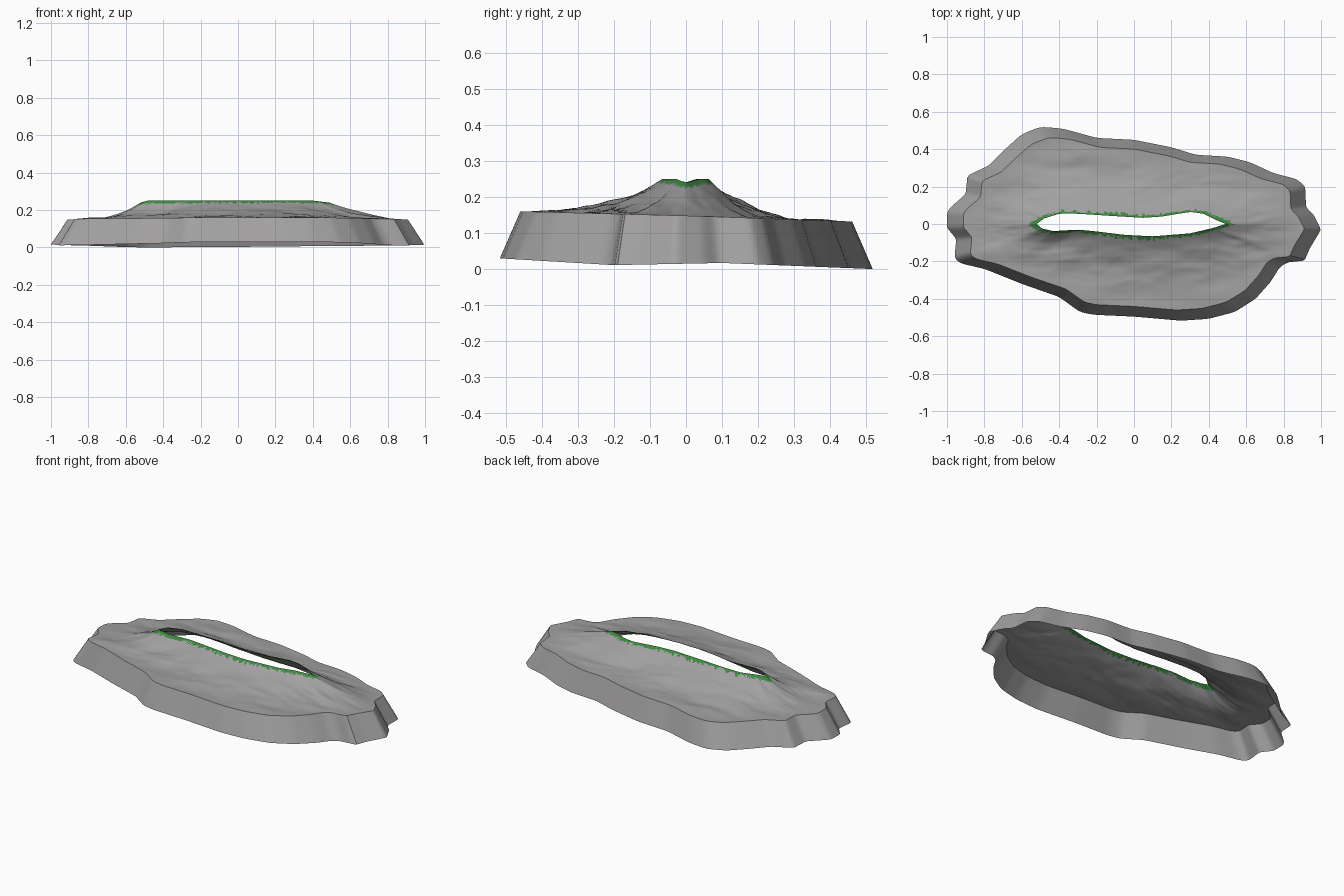
import bpy, bmesh, math, random
from mathutils import Vector, noise

if "Cube" in bpy.data.objects:
    bpy.data.objects.remove(bpy.data.objects["Cube"])

random.seed(4)
N = 288      # samples around
RINGS = 36   # rings from cliff edge to crater rim

# Shoreline and crater outlines, counter-clockwise
SHORE = [(1, -.03), (.96, .05), (.92, .09), (.915, .2), (.87, .24), (.75, .27), (.62, .33),
         (.5, .36), (.33, .37), (.2, .41), (0, .45), (-.2, .46), (-.38, .51), (-.5, .52),
         (-.6, .48), (-.7, .39), (-.78, .31), (-.89, .26), (-.9, .16), (-.98, .09), (-1, .06),
         (-1, -.02), (-.95, -.08), (-.96, -.18), (-.93, -.21), (-.8, -.24), (-.6, -.32),
         (-.4, -.39), (-.29, -.47), (-.22, -.485), (0, -.495), (.25, -.517), (.4, -.507),
         (.54, -.47), (.65, -.4), (.73, -.31), (.78, -.23), (.83, -.2), (.91, -.2), (.94, -.13)]
CRATER = [(.49, 0), (.43, .025), (.37, .055), (.3, .065), (.15, .04), (.05, .033), (-.1, .042),
          (-.3, .055), (-.4, .055), (-.48, .03), (-.52, 0), (-.49, -.025), (-.43, -.038),
          (-.3, -.03), (-.2, -.04), (-.05, -.058), (.1, -.066), (.3, -.05), (.42, -.022)]


def lerp_table(table, v):
    for (a, za), (b, zb) in zip(table, table[1:]):
        if v <= b:
            return za + (zb - za) * max(0, (v - a) / (b - a))
    return table[-1][1]


def resample(pts, sx, sy):
    """Sample a star-shaped outline at even angles in stretched space."""
    tab = sorted((math.atan2(y / sy, x / sx) % math.tau, x, y) for x, y in pts)
    first, last = tab[0], tab[-1]
    tab = [(last[0] - math.tau, *last[1:])] + tab + [(first[0] + math.tau, *first[1:])]
    xs, ys = [(a, x) for a, x, y in tab], [(a, y) for a, x, y in tab]
    out = []
    for i in range(N):
        a = math.tau * i / N
        out.append(Vector((lerp_table(xs, a), lerp_table(ys, a))))
    # soften the corners
    return [out[i] * .5 + (out[i - 1] + out[(i + 1) % N]) * .25 for i in range(N)]


def make_object(name, rings, keep, material):
    """Loft rings together, keeping only the quads that pass the test."""
    bm = bmesh.new()
    vs = [[bm.verts.new(p) for p in ring] for ring in rings]
    for r in range(len(rings) - 1):
        for i in range(N):
            j = (i + 1) % N
            if keep(r, i):
                bm.faces.new((vs[r][i], vs[r][j], vs[r + 1][j], vs[r + 1][i]))
    bmesh.ops.delete(bm, geom=[v for v in bm.verts if not v.link_faces], context='VERTS')
    me = bpy.data.meshes.new(name)
    bm.to_mesh(me)
    bm.free()
    ob = bpy.data.objects.new(name, me)
    bpy.context.collection.objects.link(ob)
    me.materials.append(material)
    bpy.ops.object.select_all(action='DESELECT')
    ob.select_set(True)
    bpy.context.view_layer.objects.active = ob
    bpy.ops.object.shade_smooth_by_angle(angle=math.radians(30))


def make_material(name, color):
    mat = bpy.data.materials.new(name)
    mat.diffuse_color = color
    mat.use_nodes = True
    mat.node_tree.nodes["Principled BSDF"].inputs["Base Color"].default_value = mat.diffuse_color
    return mat


shore = resample(SHORE, 1, .5)
crater = resample(CRATER, .51, .06)
BASE_Z = [(-.52, .03), (-.2, .011), (.1, .017), (.52, 0)]
EDGE_Z = [(-.46, .16), (0, .148), (.46, .132)]
RIM_Z = [(-.53, .238), (-.48, .25), (.4, .25), (.5, .238)]

# Cliff rings
base = [(p.x, p.y, lerp_table(BASE_Z, p.y)) for p in shore]
edge = [(p.x * .912, p.y * .89, lerp_table(EDGE_Z, p.y * .89)) for p in shore]

# Sloping land rings: steeper near the rim, gentler towards the right end
land = [edge]
for r in range(1, RINGS + 1):
    t = 1 - (1 - r / RINGS) ** 1.5
    ring = []
    for i in range(N):
        a = math.tau * i / N
        e = Vector(edge[i])
        c = Vector((crater[i].x, crater[i].y, lerp_table(RIM_Z, crater[i].x)))
        p = e.lerp(c, t)
        c8 = abs(math.cos(a)) ** 6
        power = 2.7 + c8 * (-1.2 if math.cos(a) > 0 else .2)
        bump = noise.fractal(Vector((p.x * 3, p.y * 9, 2)), 1, 2, 3) * .016
        p.z = min(e.z + (c.z - e.z) * t ** power + bump * t * (1 - t) * 3, .25)
        ring.append(tuple(p))
    land.append(ring)

# Ragged green band hugging the crater rim, wider at both tips
limit = [.017 + random.uniform(-.008, .014) + .025 * abs(math.cos(math.tau * i / N)) ** 10
         for i in range(N)]


def is_green(r, i):
    mid = Vector(land[r][i]).lerp(Vector(land[r + 1][i]), .5)
    return r == RINGS - 1 or (mid - Vector(land[-1][i])).length < limit[i]


rock = make_material("dark_grey_rock", (.36, .352, .355, 1))
green = make_material("green_rim", (.045, .25, .05, 1))

make_object("cliff", [base, edge], lambda r, i: True, rock)
make_object("land", land, lambda r, i: not is_green(r, i), rock)
make_object("crater_rim", land, is_green, green)
